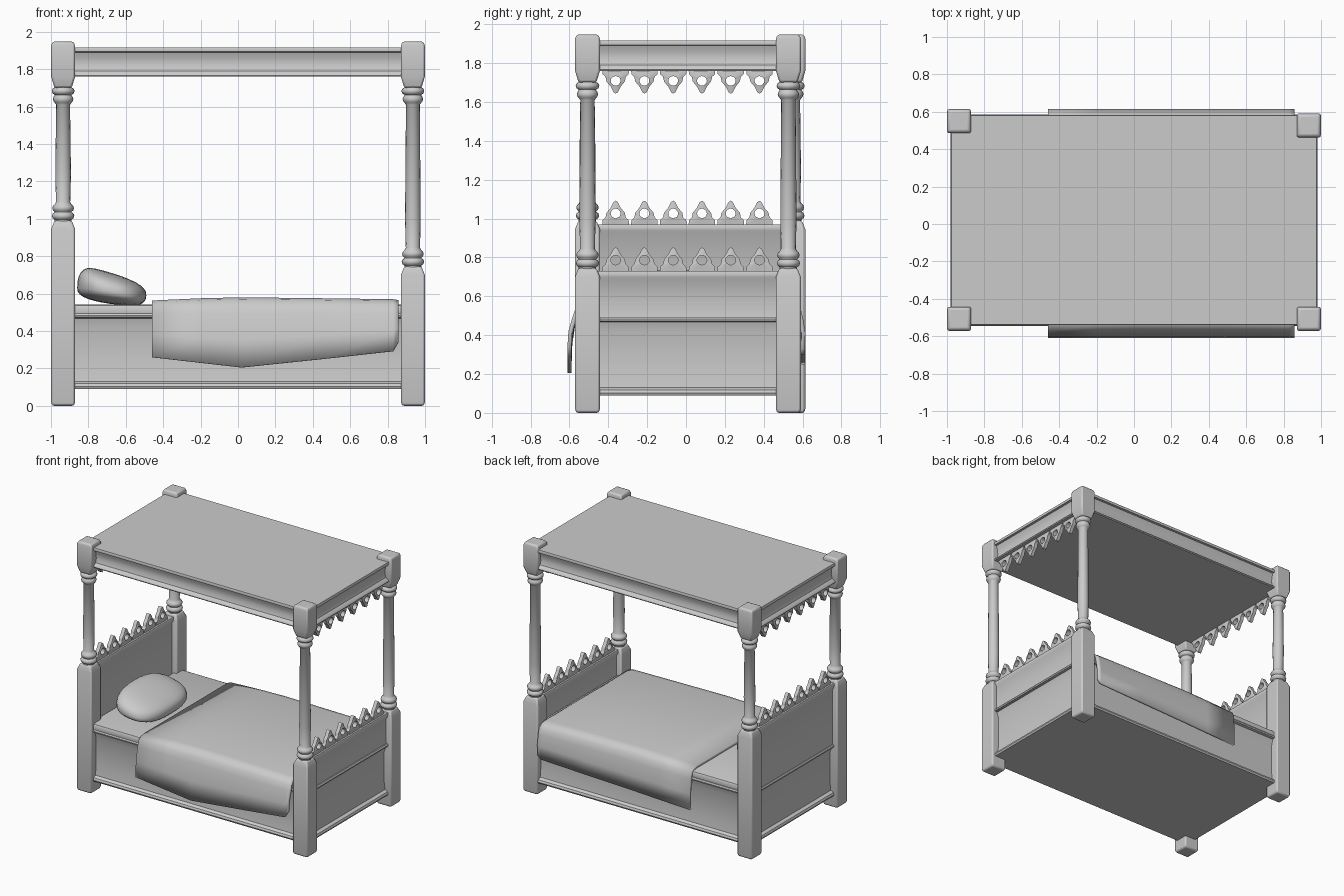
import bpy, bmesh, math
from mathutils import Vector

old = bpy.data.objects.get("Cube")
if old:
    bpy.data.objects.remove(old, do_unlink=True)

grey = bpy.data.materials.new("soft grey")
grey.use_nodes = True
grey.diffuse_color = (0.6, 0.6, 0.6, 1)
grey.node_tree.nodes["Principled BSDF"].inputs["Base Color"].default_value = (0.6, 0.6, 0.6, 1)


def finish(bm, name, smooth=35, bevel=0):
    bmesh.ops.recalc_face_normals(bm, faces=bm.faces)
    mesh = bpy.data.meshes.new(name)
    bm.to_mesh(mesh)
    bm.free()
    mesh.materials.append(grey)
    ob = bpy.data.objects.new(name, mesh)
    bpy.context.collection.objects.link(ob)
    if bevel:
        mod = ob.modifiers.new("soft edges", 'BEVEL')
        mod.width, mod.segments, mod.limit_method = bevel, 2, 'ANGLE'
    bpy.ops.object.select_all(action='DESELECT')
    ob.select_set(True)
    bpy.context.view_layer.objects.active = ob
    bpy.ops.object.shade_smooth_by_angle(angle=math.radians(smooth))
    return ob


def loft(bm, rings):
    """Skin a stack of closed rings and cap both ends."""
    rows = [[bm.verts.new(p) for p in ring] for ring in rings]
    n = len(rows[0])
    for a, b in zip(rows, rows[1:]):
        for i in range(n):
            bm.faces.new((a[i], a[(i + 1) % n], b[(i + 1) % n], b[i]))
    bm.faces.new(rows[0])
    bm.faces.new(rows[-1])


def moulded_box(name, x0, x1, y0, y1, profile, bevel=0):
    """Rectangular block whose sides follow (inset, z) points."""
    bm = bmesh.new()
    loft(bm, [[(x0 + d, y0 + d, z), (x1 - d, y0 + d, z),
               (x1 - d, y1 - d, z), (x0 + d, y1 - d, z)] for d, z in profile])
    return finish(bm, name, bevel=bevel)


def lathe(name, x, y, profile, sides=16):
    bm = bmesh.new()
    turn = [2 * math.pi * i / sides for i in range(sides)]
    loft(bm, [[(x + r * math.cos(a), y + r * math.sin(a), z) for a in turn]
              for r, z in profile])
    return finish(bm, name, 50)


def ring_bead(z, r):
    """Profile points of one rounded ring."""
    return [(0.045, z - 0.02), (r - 0.004, z - 0.012), (r, z),
            (r - 0.004, z + 0.012), (0.045, z + 0.02)]


# Four posts: square foot, turned column, square cap
H = 0.064
for name, x, y, top in (("front_head", -0.935, -0.507, 0.99), ("back_head", -0.935, 0.55, 0.99),
                        ("front_foot", 0.935, -0.507, 0.745), ("back_foot", 0.935, 0.527, 0.745)):
    box = (x - H, x + H, y - H, y + H)
    moulded_box(name + "_post_base", *box,
                [(0.006, 0), (0, 0.02), (0, top - 0.045), (0.018, top)], 0.01)
    lathe(name + "_post_column", x, y,
          [(0.045, top - 0.01)] + ring_bead(top + 0.025, 0.06) + ring_bead(top + 0.067, 0.058)
          + [(0.038, top + 0.10), (0.042, top + 0.25), (0.037, 1.61)]
          + ring_bead(1.64, 0.055) + ring_bead(1.683, 0.061) + [(0.045, 1.72)])
    moulded_box(name + "_post_cap", *box,
                [(0.018, 1.70), (0, 1.76), (0, 1.925), (0.008, 1.947)], 0.01)

# Canopy roof with moulded edge
moulded_box("canopy", -0.98, 0.98, -0.54, 0.583,
            [(0.004, 1.76), (0, 1.767), (0.004, 1.775), (0.025, 1.79), (0.034, 1.82),
             (0.03, 1.86), (0.018, 1.89), (0.002, 1.893), (0, 1.905), (0.004, 1.915)])

# Bed box, with rims at the bottom and top
moulded_box("bed_box", -0.97, 0.975, -0.545, 0.585,
            [(0.006, 0.09), (0, 0.102), (0.006, 0.118), (0.028, 0.13), (0.036, 0.2),
             (0.036, 0.42), (0.02, 0.468), (0.002, 0.474), (0, 0.484), (0.006, 0.494)])
moulded_box("mattress", -0.91, 0.91, -0.54, 0.575,
            [(0.004, 0.48), (0, 0.5), (0, 0.525), (0.006, 0.535), (0.02, 0.541)])

# End boards with a rail along the top
for name, x, top in (("headboard", -0.935, 0.97), ("footboard", 0.935, 0.73)):
    moulded_box(name, x - 0.035, x + 0.035, -0.48, 0.52,
                [(0.006, 0.47), (0.012, 0.5), (0.012, top - 0.045), (0.002, top - 0.03),
                 (0, top - 0.015), (0.006, top)])


# Pierced pointed crests, set in rows of six
def crest(name, x, y, z, up):
    half = [(0.069, -0.01), (0.067, 0.022), (0.052, 0.036), (0.047, 0.06),
            (0.026, 0.085), (0.011, 0.115)]
    outline = half + [(0, 0.122)] + [(-a, b) for a, b in reversed(half)]
    steps = len(outline) * 2
    bm = bmesh.new()
    # Refine the open outline, then close it along the foot
    edge = []
    for i, p in enumerate(outline):
        q = Vector(outline[(i + 1) % len(outline)])
        edge += [Vector(p), (Vector(p) + q) / 2]
    centre = Vector((0, 0.056))
    hole = [centre + 0.025 * (p - centre).normalized() for p in edge]
    layers = []
    for ring, s in ((hole, -0.02), (edge, -0.014), (edge, 0.014), (hole, 0.02)):
        layers.append([bm.verts.new((x + s, y + p.x, z + up * p.y)) for p in ring])
    for k in range(4):
        a, b = layers[k], layers[(k + 1) % 4]
        for i in range(steps):
            j = (i + 1) % steps
            bm.faces.new((a[i], a[j], b[j], b[i]))
    finish(bm, name, 40)


for row, x, z, up in (("headboard", -0.935, 0.97, 1), ("footboard", 0.935, 0.73, 1),
                      ("canopy_head", -0.935, 1.765, -1), ("canopy_foot", 0.935, 1.765, -1)):
    for i in range(6):
        crest(f"{row}_crest_{i + 1}", x, -0.362 + i * 0.148, z, up)

# Quilt draped over both sides, with an uneven hem: (x, front hem, back hem, top)
bm = bmesh.new()
rows = []
for x, front, back, top in ((-0.46, 0.26, 0.25, 0.563), (-0.2, 0.23, 0.26, 0.575),
                            (0.02, 0.205, 0.27, 0.58), (0.45, 0.25, 0.285, 0.575),
                            (0.83, 0.292, 0.3, 0.57), (0.857, 0.34, 0.33, 0.565)):
    side = [(-0.61, front), (-0.605, (front + 0.5) / 2), (-0.585, 0.49), (-0.57, 0.535),
            (-0.545, top - 0.01), (-0.5, top), (0, top), (0.52, top), (0.565, top - 0.01),
            (0.59, 0.535), (0.602, 0.49), (0.614, (back + 0.5) / 2), (0.612, back)]
    rows.append([bm.verts.new((x, y, z)) for y, z in side])
for a, b in zip(rows, rows[1:]):
    for i in range(len(a) - 1):
        bm.faces.new((a[i], b[i], b[i + 1], a[i + 1]))
quilt = finish(bm, "quilt", 50)
thick = quilt.modifiers.new("thickness", 'SOLIDIFY')
thick.thickness, thick.offset = 0.02, -1

# Pillow: a plump ball, squared off and fuller towards the head
bm = bmesh.new()
bmesh.ops.create_uvsphere(bm, u_segments=32, v_segments=16, radius=1)
for v in bm.verts:
    x, y, z = [math.copysign(abs(c) ** 0.8, c) for c in v.co]
    lean = 1 - 0.3 * x
    v.co = (-0.675 + 0.185 * x - 0.035 * z * (1 - x * x), -0.1 + 0.31 * y,
            0.61 + (0.11 * lean if z > 0 else 0.07) * z - 0.02 * x)
finish(bm, "pillow", 60)
